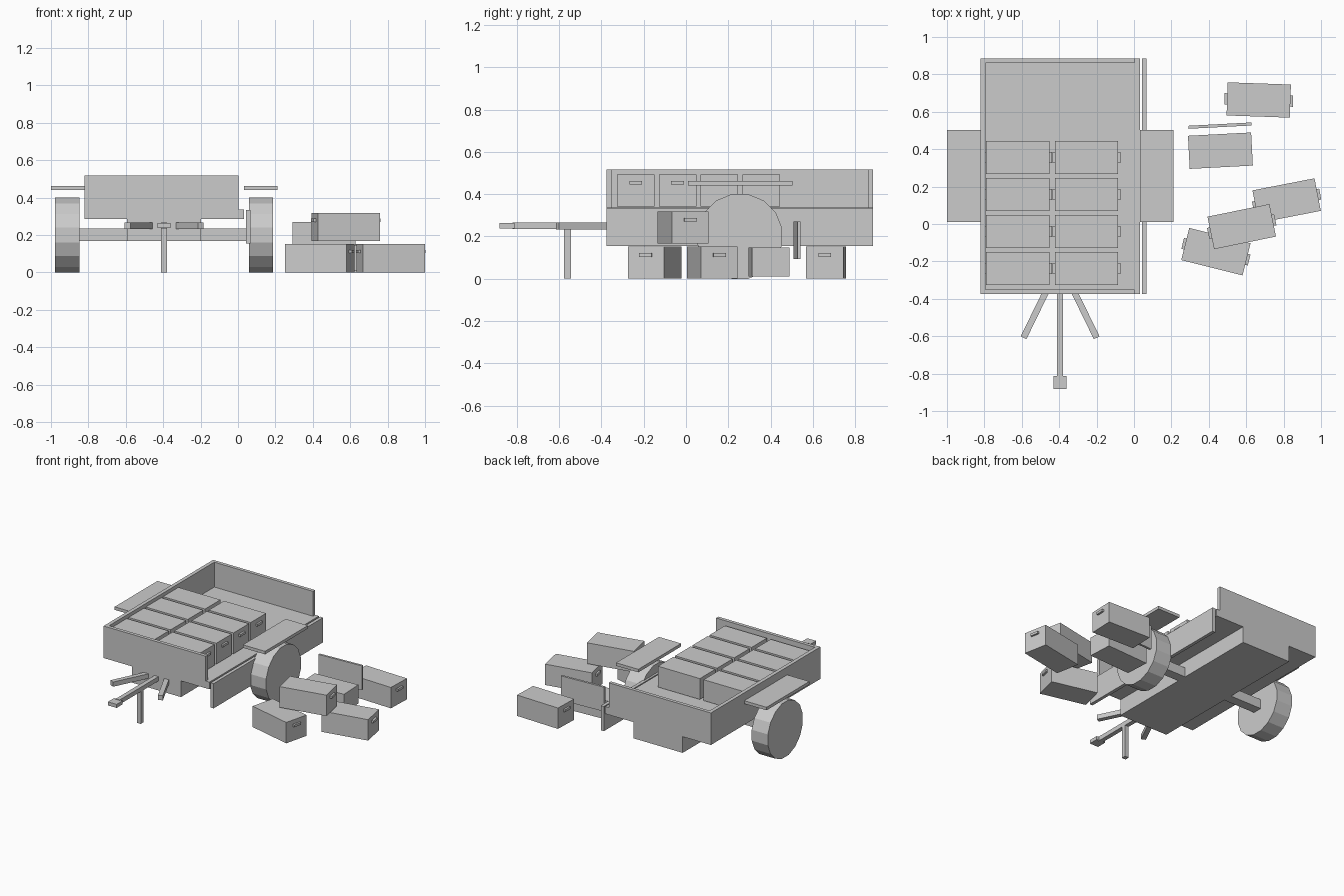
import bpy, bmesh, math
from mathutils import Matrix, Vector

if "Cube" in bpy.data.objects:
    bpy.data.objects.remove(bpy.data.objects["Cube"])

GREY = bpy.data.materials.new("plain grey")
GREY.diffuse_color = (0.6, 0.6, 0.6, 1)
GREY.use_nodes = True
GREY.node_tree.nodes["Principled BSDF"].inputs["Base Color"].default_value = GREY.diffuse_color


def finish(name, bm):
    me = bpy.data.meshes.new(name)
    bm.to_mesh(me)
    bm.free()
    me.materials.append(GREY)
    ob = bpy.data.objects.new(name, me)
    bpy.context.collection.objects.link(ob)
    return ob


def add_box(bm, lo, hi):
    lo, hi = Vector(lo), Vector(hi)
    mtx = Matrix.Translation((lo + hi) / 2) @ Matrix.Diagonal((*(hi - lo), 1))
    bmesh.ops.create_cube(bm, size=1, matrix=mtx)


def box(name, lo, hi):
    bm = bmesh.new()
    add_box(bm, lo, hi)
    return finish(name, bm)


CX, CY = -0.395, 0.255          # trailer centre
Y0, Y1 = -0.375, 0.885          # bed front and back

# Bed: floor, sunken tub, three walls and the dropped side gate
box("bed_floor", (-0.82, Y0, 0.285), (0.032, Y1, 0.337))
box("lower_tub", (-0.593, Y0, 0.167), (-0.197, Y1, 0.285))
box("left_wall", (-0.82, Y0, 0.337), (-0.793, Y1, 0.518))
box("front_wall", (-0.793, Y0, 0.337), (0.002, Y0 + 0.025, 0.518))
box("back_wall", (-0.793, Y1 - 0.025, 0.337), (0.002, Y1, 0.518))
box("dropped_side_gate", (0.042, Y0, 0.155), (0.066, Y1, 0.335))

# Running gear
box("axle", (-0.85, CY - 0.035, 0.167), (0.06, CY + 0.035, 0.236))
for side, s in (("left", -1), ("right", 1)):
    bm = bmesh.new()
    place = (Matrix.Translation((CX + s * 0.518, CY, 0.2))
             @ Matrix.Rotation(math.pi / 2, 4, 'Y')
             @ Matrix.Rotation(math.pi / 16, 4, 'Z'))
    bmesh.ops.create_cone(bm, cap_ends=True, segments=16, radius1=0.204,
                          radius2=0.204, depth=0.13, matrix=place)
    finish(side + "_wheel", bm)
    x = sorted((CX + s * 0.427, CX + s * 0.606))
    box(side + "_fender", (x[0], 0.01, 0.44), (x[1], 0.503, 0.462))

    # Angled drawbar brace
    brace = box(side + "_brace", (-0.017, -0.145, -0.017), (0.017, 0.145, 0.017))
    brace.location = (CX + s * 0.132, -0.478, 0.25)
    brace.rotation_euler.z = s * math.radians(26)

# Drawbar, coupler and prop leg
box("drawbar", (CX - 0.016, -0.82, 0.235), (CX + 0.016, Y0, 0.267))
box("coupler", (CX - 0.035, -0.882, 0.238), (CX + 0.035, -0.812, 0.264))
box("prop_leg", (CX - 0.016, -0.577, 0), (CX + 0.016, -0.544, 0.236))


def crate(name, x, y, z, angle=0, handles=True, height=0.152):
    bm = bmesh.new()
    add_box(bm, (-0.169, -0.0885, 0), (0.169, 0.0885, height))
    if handles:
        for s in (-1, 1):
            xs = sorted((s * 0.168, s * 0.183))
            add_box(bm, (xs[0], -0.03, 0.104), (xs[1], 0.03, 0.121))
    ob = finish(name, bm)
    ob.location = (x, y, z)
    ob.rotation_euler.z = math.radians(angle)


# Stacked crates on the bed
for row in range(4):
    for col in range(2):
        crate(f"bed_crate_{row}_{col}", -0.622 + col * 0.368,
              -0.238 + row * 0.198, 0.342)

# Loose crates on the ground, one opened with its lid beside it
crate("ground_crate_back", 0.667, 0.663, 0, -2)
crate("ground_crate_right", 0.816, 0.125, 0, 11)
crate("ground_crate_front", 0.438, -0.148, 0, -14)
crate("ground_crate_top", 0.576, -0.014, 0.167, 11.5)
crate("open_crate", 0.462, 0.392, 0.01, 3, False, 0.137)
lid = box("crate_lid", (-0.169, -0.008, -0.0885), (0.169, 0.008, 0.0885))
lid.location = (0.46, 0.526, 0.182)
lid.rotation_euler.z = math.radians(3)
